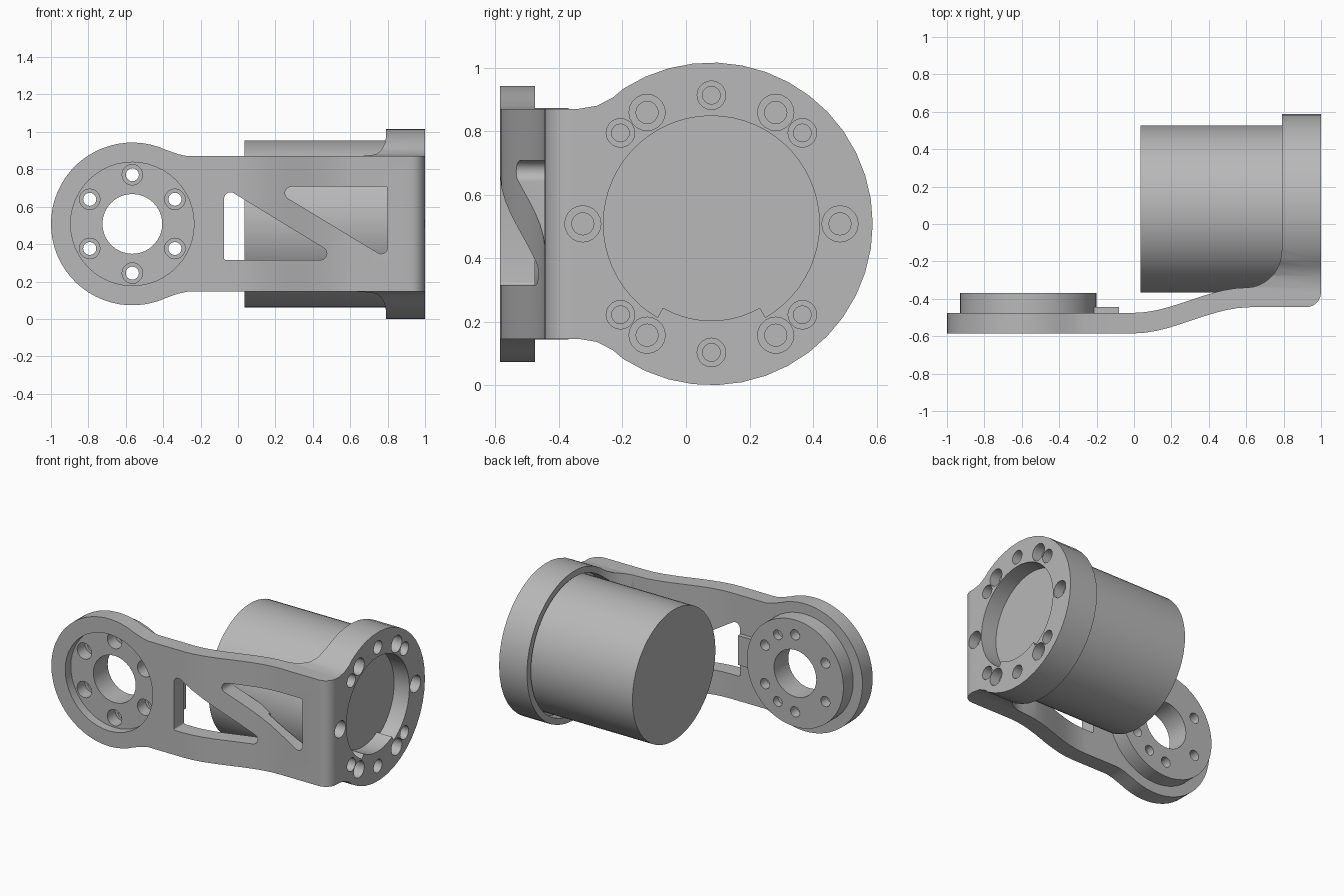
import bpy, bmesh
from math import sin, cos, radians

default = bpy.data.objects.get("Cube")
if default:
    bpy.data.objects.remove(default)

metal = bpy.data.materials.new("plain grey metal")
metal.use_nodes = True
grey = (0.48, 0.48, 0.48, 1)
metal.diffuse_color = grey
metal.node_tree.nodes["Principled BSDF"].inputs["Base Color"].default_value = grey

CZ = 0.508             # height of both round centres
HUB = (-0.565, CZ)     # x, z of the joint hub
MOTOR = (0.08, CZ)     # y, z of the motor axis


def place(u, v, w, axis):
    return {"X": (w, u, v), "Y": (u, w, v), "Z": (u, v, w)}[axis]


def make(name, bm):
    bmesh.ops.recalc_face_normals(bm, faces=bm.faces)
    mesh = bpy.data.meshes.new(name)
    bm.to_mesh(mesh)
    bm.free()
    obj = bpy.data.objects.new(name, mesh)
    bpy.context.collection.objects.link(obj)
    mesh.materials.append(metal)
    return obj


def prism(name, points, axis, start, end):
    """Extrude a 2D outline along an axis."""
    bm = bmesh.new()
    rings = [[bm.verts.new(place(u, v, w, axis)) for u, v in points] for w in (start, end)]
    bm.faces.new(rings[0])
    bm.faces.new(rings[1])
    for i in range(len(points)):
        j = (i + 1) % len(points)
        bm.faces.new((rings[0][i], rings[0][j], rings[1][j], rings[1][i]))
    return make(name, bm)


def arc(centre, radius, start, end, steps):
    angles = [radians(start + (end - start) * i / steps) for i in range(steps + 1)]
    return [(centre[0] + radius * cos(a), centre[1] + radius * sin(a)) for a in angles]


def polar(centre, radius, angle):
    return arc(centre, radius, angle, angle, 1)[0]


def cylinder(name, centre, radius, axis, start, end, sides=32):
    return prism(name, arc(centre, radius, 0, 360, sides)[:-1], axis, start, end)


def rounded_window(corners):
    """Hull around corner circles, as a cutter through the arm."""
    bm = bmesh.new()
    for x, z, r in corners:
        for u, v in arc((x, z), r, 0, 360, 16)[:-1]:
            for w in (-0.7, -0.25):
                bm.verts.new((u, w, v))
    bmesh.ops.convex_hull(bm, input=bm.verts)
    bmesh.ops.dissolve_limit(bm, angle_limit=radians(1), verts=bm.verts, edges=bm.edges)
    return make("window_cutter", bm)


def combine(target, tool, operation="DIFFERENCE"):
    mod = target.modifiers.new("combine", "BOOLEAN")
    mod.object, mod.operation, mod.solver = tool, operation, "EXACT"
    bpy.context.view_layer.update()
    graph = bpy.context.evaluated_depsgraph_get()
    mesh = bpy.data.meshes.new_from_object(target.evaluated_get(graph))
    target.modifiers.clear()
    target.data = mesh
    bpy.data.objects.remove(tool)


def mirrored(path):
    """Continue a path with its reflection below the centre height."""
    return path + [(u, 2 * CZ - v) for u, v in reversed(path[:-1])]


def ease(t):
    return t * t * (3 - 2 * t)


# Bracket: bent plate profile seen from above
front = [(0.62 * i / 10, -0.585 + 0.14 * ease(i / 10)) for i in range(11)]
back = [(0.6 * i / 10, -0.475 + 0.135 * ease(i / 10)) for i in range(11)]
corner = arc((0.92, -0.365), 0.08, -90, 0, 6)
fillet = [(0.6 + 0.19 * cos(radians(a)), -0.14 + 0.2 * sin(radians(a))) for a in range(0, -90, -10)]
profile = ([(-1.1, -0.585)] + front + corner + [(1, 0.7), (0.79, 0.7)]
           + fillet + back[::-1] + [(-1.1, -0.475)])
bracket = prism("bracket", profile, "Z", -0.1, 1.12)

# Trim the joint end round and the flange end round
arm_top = CZ + 0.362
joint = mirrored([(0, arm_top), (-0.27, arm_top), (-0.32, arm_top + 0.011)]
                 + arc(HUB, 0.435, 65, 180, 20))
combine(bracket, prism("joint_trim", joint + [(0, -0.4), (-1.4, -0.4), (-1.4, 1.4), (0, 1.4)],
                       "Y", -0.8, 0.0))
flange = mirrored([(-0.8, arm_top), (-0.34, arm_top), (-0.28, arm_top + 0.01),
                   (-0.23, arm_top + 0.036)] + arc(MOTOR, 0.508, 123, 0, 14))
combine(bracket, prism("flange_trim", flange + [(-0.8, -0.4), (0.9, -0.4), (0.9, 1.4), (-0.8, 1.4)],
                       "X", -0.01, 1.3))

# Joint hub on the back, with a small stop lug
combine(bracket, cylinder("hub", HUB, 0.365, "Y", -0.5, -0.37, 48), "UNION")
lug = [(-0.24, CZ - 0.1), (-0.08, CZ - 0.1), (-0.08, CZ + 0.1), (-0.24, CZ + 0.1)]
combine(bracket, prism("lug", lug, "Y", -0.5, -0.445), "UNION")

# Hub recess, bore, counterbored screw holes and blind pin holes
combine(bracket, cylinder("recess", HUB, 0.33, "Y", -0.7, -0.525, 48))
combine(bracket, cylinder("bore", HUB, 0.16, "Y", -0.7, -0.2))
for angle in range(30, 390, 60):
    spot = polar(HUB, 0.263, angle)
    combine(bracket, cylinder("screw_head", spot, 0.055, "Y", -0.6, -0.44, 20))
    combine(bracket, cylinder("screw_hole", spot, 0.035, "Y", -0.6, -0.3, 16))
for angle in (60, -60):
    combine(bracket, cylinder("pin_hole", polar(HUB, 0.263, angle), 0.033, "Y", -0.42, -0.3, 16))

# Two rounded triangular windows in the arm
combine(bracket, rounded_window([(-0.04, 0.642, 0.035), (-0.065, 0.325, 0.01), (0.44, 0.35, 0.035)]))
combine(bracket, rounded_window([(0.285, 0.673, 0.034), (0.788, 0.695, 0.012), (0.765, 0.383, 0.035)]))

# Motor seat and the flange opening with its lower key
combine(bracket, cylinder("motor_seat", MOTOR, 0.465, "X", 0.5, 0.86, 64))
opening = arc(MOTOR, 0.34, -60, 240, 50) + arc(MOTOR, 0.305, 240, 300, 10)
combine(bracket, prism("opening", opening, "X", 0.7, 1.2))

# Flange screw holes: six large and six small
for angles, head, hole in ((range(0, 360, 60), 0.057, 0.035),
                           ((45, 90, 135, 225, 270, 315), 0.045, 0.028)):
    for angle in angles:
        spot = polar(MOTOR, 0.405, angle)
        combine(bracket, cylinder("screw_head", spot, head, "X", 0.93, 1.1, 20))
        combine(bracket, cylinder("screw_hole", spot, hole, "X", 0.8, 1.1, 16))

# Motor body
motor = cylinder("motor", MOTOR, 0.447, "X", 0.035, 0.885, 64)

for obj in (bracket, motor):
    bpy.ops.object.select_all(action="DESELECT")
    obj.select_set(True)
    bpy.context.view_layer.objects.active = obj
    bpy.ops.object.shade_smooth_by_angle(angle=radians(30))
